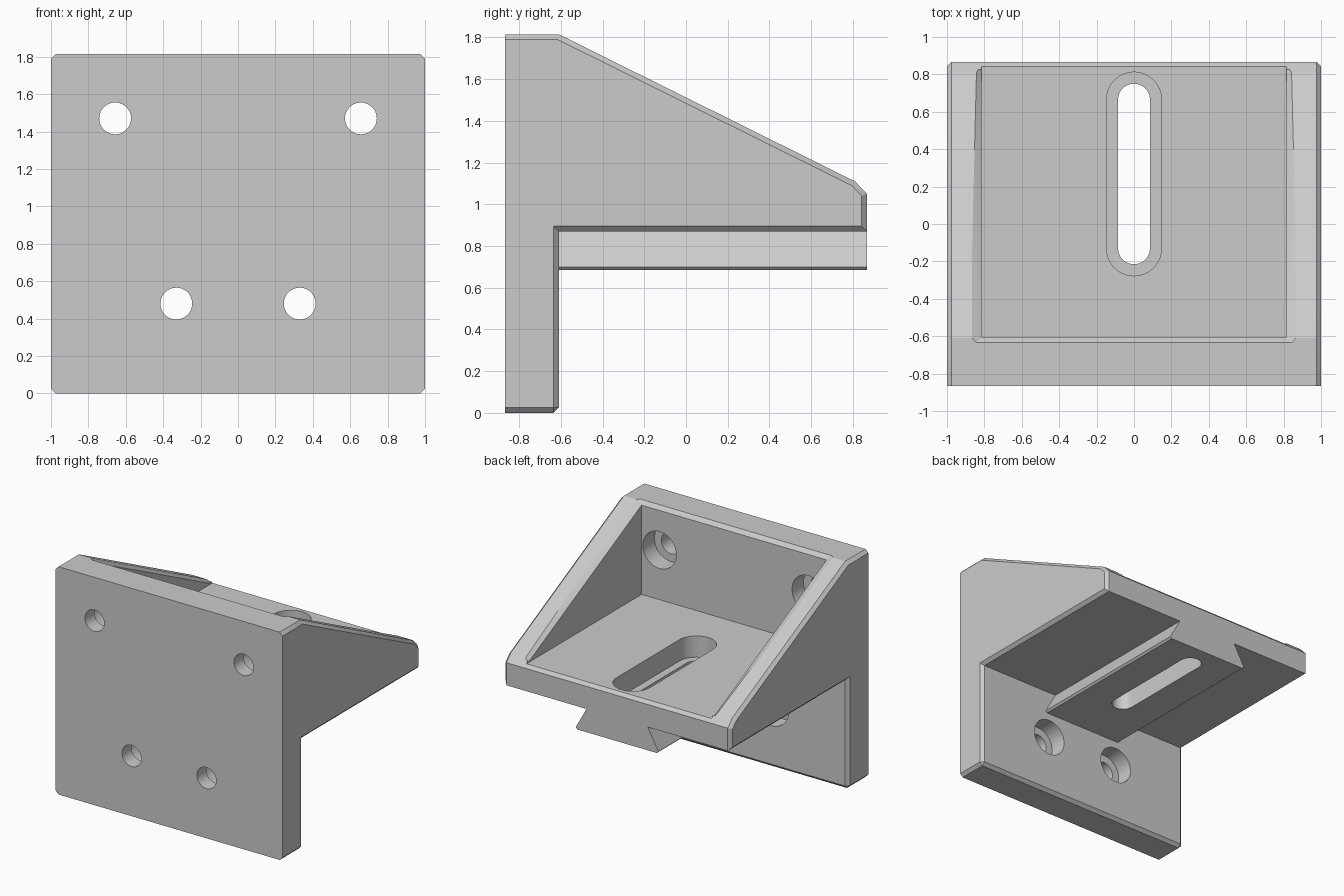
import bpy, bmesh, math

if "Cube" in bpy.data.objects:
    bpy.data.objects.remove(bpy.data.objects["Cube"], do_unlink=True)

CHAMFER = 0.025
FRONT, PLATE_BACK, END = -0.867, -0.61, 0.867
TOP, UNDERSIDE, FLOOR = 1.815, 0.87, 1.075
CAVITY = 0.815
HOLE, COUNTERBORE = 0.085, 0.147

grey = bpy.data.materials.new("plain grey")
grey.use_nodes = True
grey.diffuse_color = (0.6, 0.6, 0.6, 1)
grey.node_tree.nodes["Principled BSDF"].inputs["Base Color"].default_value = (0.6, 0.6, 0.6, 1)


def make_object(name, bm):
    bmesh.ops.recalc_face_normals(bm, faces=bm.faces)
    mesh = bpy.data.meshes.new(name)
    bm.to_mesh(mesh)
    bm.free()
    mesh.materials.append(grey)
    obj = bpy.data.objects.new(name, mesh)
    bpy.context.collection.objects.link(obj)
    return obj


def prism(points, direction):
    """Closed prism from a planar outline pushed along a direction."""
    bm = bmesh.new()
    face = bm.faces.new([bm.verts.new(p) for p in points])
    ext = bmesh.ops.extrude_face_region(bm, geom=[face], use_keep_orig=True)
    bmesh.ops.translate(bm, vec=direction,
                        verts=[g for g in ext["geom"] if isinstance(g, bmesh.types.BMVert)])
    bmesh.ops.recalc_face_normals(bm, faces=bm.faces)
    return bm


def combine(target, other, operation):
    mod = target.modifiers.new(operation.lower(), "BOOLEAN")
    mod.operation, mod.solver, mod.object = operation, "EXACT", other
    bpy.context.view_layer.objects.active = target
    bpy.ops.object.modifier_apply(modifier=mod.name)
    bpy.data.objects.remove(other, do_unlink=True)


def cut(name, bm):
    combine(bracket, make_object(name, bm), "DIFFERENCE")


def slope(y):
    return TOP - (y - PLATE_BACK) * 0.4965


def stadium(radius, y0, y1, z):
    """Long rounded outline along y; equal ends give a circle."""
    points = []
    for centre, start in ((y1, 0), (y0, math.pi)):
        for i in range(25):
            a = start + math.pi * i / 24
            points.append((radius * math.cos(a), centre + radius * math.sin(a), z))
    return points


def circle(x, y, z, radius):
    turn = [math.tau * i / 48 for i in range(48)]
    return [(x + radius * math.cos(a), y, z + radius * math.sin(a)) for a in turn]


# Bracket body: side profile pushed across the width, then chamfered
profile = [(FRONT, 0), (PLATE_BACK, 0), (PLATE_BACK, UNDERSIDE), (END, UNDERSIDE),
           (END, 1.05), (0.81, slope(0.81)), (PLATE_BACK, TOP), (FRONT, TOP)]
body = prism([(-1, y, z) for y, z in profile], (2, 0, 0))
edges = []
for e in body.edges:
    a, b = (v.co for v in e.verts)
    across = abs(a.x - b.x) > 1
    at_front = max(a.y, b.y) < FRONT + 0.01
    plate_foot = abs(a.y - PLATE_BACK) < 0.01 and a.z < 0.01
    if (not across and not at_front) or (across and plate_foot):
        edges.append(e)
bmesh.ops.bevel(body, geom=edges, offset=CHAMFER, offset_type="OFFSET",
                segments=1, profile=0.5, affect="EDGES")
bracket = make_object("angle_bracket", body)

# Dovetail rail under the arm
half = [(0.27, 0.92), (0.27, UNDERSIDE), (0.365, 0.70), (0.35, 0.685)]
outline = half + [(-x, z) for x, z in reversed(half)]
rail = prism([(x, -0.65, z) for x, z in outline], (0, END + 0.65, 0))
combine(bracket, make_object("dovetail_rail", rail), "UNION")

# Open pocket between the side webs
pocket = prism([(-CAVITY, -0.605, FLOOR), (CAVITY, -0.605, FLOOR),
                (CAVITY, 1, FLOOR), (-CAVITY, 1, FLOOR)], (0, 0, 1))
cut("pocket", pocket)

# Chamfer round the pocket rim
rim = bmesh.new()
for grow, lift in ((0, -0.027), (0.08, 0.053)):
    for side in (-1, 1):
        for y in (-0.605 - grow, 0.825):
            level = min(slope(y), TOP) if y < 0 else slope(y)
            rim.verts.new((side * (CAVITY + grow), y, level + lift))
bmesh.ops.convex_hull(rim, input=rim.verts)
cut("pocket_rim", rim)

# Adjustment slot with a wider recess
cut("slot", prism(stadium(HOLE, -0.13, 0.665, 0.5), (0, 0, 1)))
cut("slot_recess", prism(stadium(COUNTERBORE, -0.13, 0.665, FLOOR - 0.17), (0, 0, 0.5)))

# Counterbored mounting holes in the plate
for x, z in ((0.657, 1.47), (0.33, 0.48)):
    for side in (-1, 1):
        cut("mounting_hole", prism(circle(side * x, -1, z, HOLE), (0, 0.5, 0)))
        cut("counterbore", prism(circle(side * x, PLATE_BACK - 0.14, z, COUNTERBORE), (0, 0.3, 0)))

bpy.ops.object.select_all(action="DESELECT")
bracket.select_set(True)
bpy.context.view_layer.objects.active = bracket
bpy.ops.object.shade_smooth_by_angle(angle=math.radians(20))
